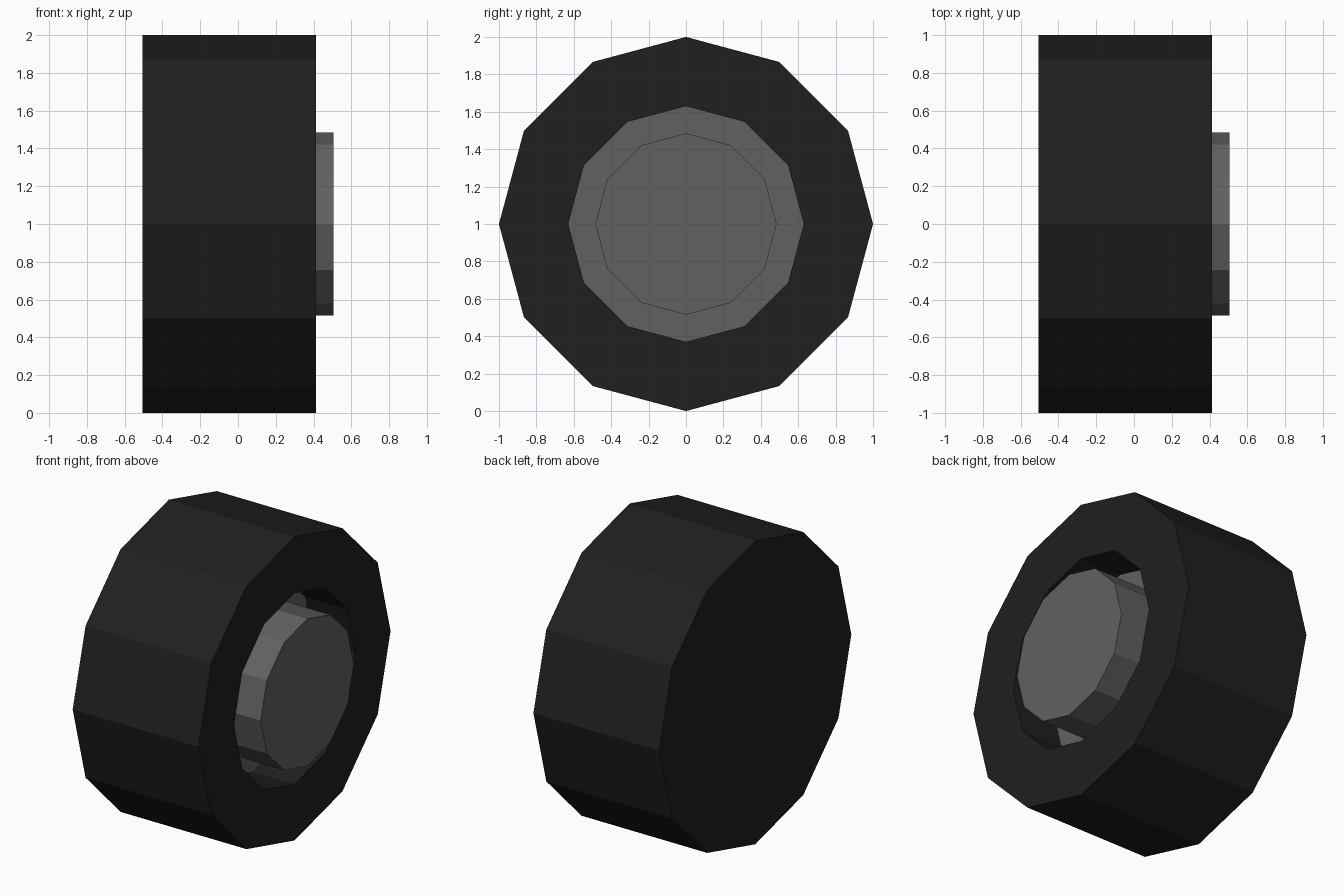
import bpy, bmesh
from math import sin, cos, tau

if "Cube" in bpy.data.objects:
    bpy.data.objects.remove(bpy.data.objects["Cube"])

SIDES = 12


def material(name, value):
    m = bpy.data.materials.new(name)
    m.diffuse_color = (value, value, value, 1)
    m.use_nodes = True
    m.node_tree.nodes["Principled BSDF"].inputs["Base Color"].default_value = m.diffuse_color
    return m


def lathe(name, profile, mat, cap_first=False, cap_last=False):
    """Spin (x, radius) points round the wheel axle at z = 1."""
    bm = bmesh.new()
    rings = [[bm.verts.new((x, r * sin(tau * i / SIDES), 1 + r * cos(tau * i / SIDES)))
              for i in range(SIDES)] for x, r in profile]
    for a, b in zip(rings, rings[1:]):
        for i in range(SIDES):
            j = (i + 1) % SIDES
            bm.faces.new((a[i], b[i], b[j], a[j]))
    if cap_first:
        bm.faces.new(rings[0])
    if cap_last:
        bm.faces.new(rings[-1][::-1])
    mesh = bpy.data.meshes.new(name)
    bm.to_mesh(mesh)
    bm.free()
    mesh.materials.append(mat)
    obj = bpy.data.objects.new(name, mesh)
    bpy.context.collection.objects.link(obj)
    return obj


# Tyre: closed back, tread, front sidewall and recess wall
lathe("tyre", [(-0.505, 1), (0.412, 1), (0.412, 0.63), (0.11, 0.63)],
      material("rubber", 0.014), cap_first=True)

# Hub: recess floor and protruding centre
lathe("hub", [(0.11, 0.63), (0.11, 0.485), (0.505, 0.485)],
      material("metal", 0.12), cap_last=True)

# Make the face directions consistent (outward)
for obj in bpy.context.collection.objects:
    axis_mesh = obj.data
    flip = False
    for p in axis_mesh.polygons:
        if obj.name == "tyre" and p.center.x < -0.5:
            flip = p.normal.x > 0
        if obj.name == "hub" and p.center.x > 0.5:
            flip = p.normal.x < 0
    bm = bmesh.new()
    bm.from_mesh(axis_mesh)
    if flip:
        bmesh.ops.reverse_faces(bm, faces=bm.faces)
    bm.to_mesh(axis_mesh)
    bm.free()
